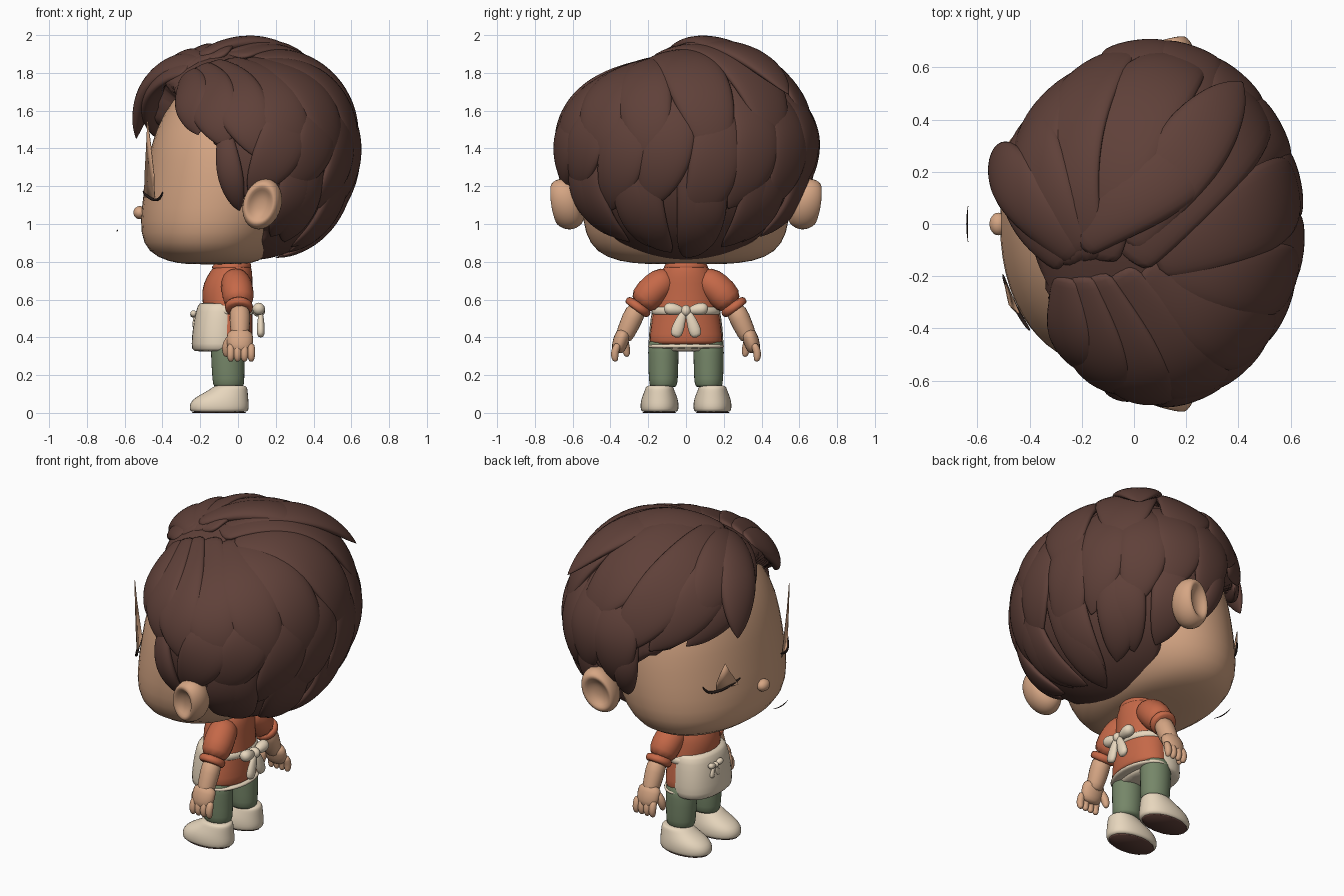
import bpy
from math import sin, cos, pi, radians, sqrt
from mathutils import Vector

cube = bpy.data.objects.get("Cube")
if cube:
    bpy.data.objects.remove(cube, do_unlink=True)


def material(name, rgb):
    m = bpy.data.materials.new(name)
    m.use_nodes = True
    m.diffuse_color = (*rgb, 1)
    m.node_tree.nodes["Principled BSDF"].inputs["Base Color"].default_value = (*rgb, 1)
    return m


HAIR = material("dark brown", (.115, .052, .041))
SKIN = material("skin", (.67, .38, .23))
SHIRT = material("terracotta", (.56, .14, .065))
CREAM = material("cream", (.83, .70, .53))
PANTS = material("sage green", (.18, .24, .14))
LINE = material("near black", (.02, .012, .01))
X, Y, Z = Vector((1, 0, 0)), Vector((0, 1, 0)), Vector((0, 0, 1))
SIDES = (("left", 1), ("right", -1))


def build(name, verts, faces, mat, subdiv=1):
    me = bpy.data.meshes.new(name)
    me.from_pydata(verts, [], faces)
    me.materials.append(mat)
    me.shade_smooth()
    ob = bpy.data.objects.new(name, me)
    bpy.context.collection.objects.link(ob)
    if subdiv:
        ob.modifiers.new("Subdivision", "SUBSURF").levels = subdiv
        ob.modifiers["Subdivision"].render_levels = subdiv
    return ob


def skin_rings(name, rings, mat, power=1.0, n=12, subdiv=1):
    """Skin a list of (centre, half axis a, half axis b) rings."""
    sp = lambda v: (1 if v > 0 else -1) * abs(v) ** power
    verts = [c + a * sp(cos(2 * pi * i / n)) + b * sp(sin(2 * pi * i / n))
             for c, a, b in rings for i in range(n)]
    faces = [(r * n + i, r * n + (i + 1) % n, (r + 1) * n + (i + 1) % n, (r + 1) * n + i)
             for r in range(len(rings) - 1) for i in range(n)]
    faces += [tuple(reversed(range(n))), tuple(range(len(verts) - n, len(verts)))]
    return build(name, verts, faces, mat, subdiv)


def loft(name, rows, mat, y=0.0, power=1.0, n=16, subdiv=1):
    """Stack of upright rings given as (z, x centre, x radius, y radius)."""
    return skin_rings(name, [(Vector((cx, y, z)), X * rx, Y * ry) for z, cx, rx, ry in rows],
                      mat, power, n, subdiv)


def tube(name, pts, radii, mat, flat=1.0, axis=X, n=10):
    """Tube along points; its section is scaled by flat along the given axis."""
    pts = [Vector(p) for p in pts]
    rings = []
    for i, p in enumerate(pts):
        t = (pts[min(i + 1, len(pts) - 1)] - pts[max(i - 1, 0)]).normalized()
        b = t.cross(axis).normalized()
        rings.append((p, b.cross(t) * radii[i] * flat, b * radii[i]))
    return skin_rings(name, rings, mat, 1.0, n)


def ball(name, centre, size, mat):
    rings = []
    for i in range(11):
        a = pi * (.02 + .96 * i / 10)
        rings.append((Vector(centre) - Z * size[2] * cos(a), X * size[0] * sin(a), Y * size[1] * sin(a)))
    return skin_rings(name, rings, mat, 1.0, 16)


# Head and nose
loft("head", [(.785, -.12, .15, .2), (.80, -.13, .24, .36), (.85, -.15, .33, .48),
              (.95, -.13, .39, .54), (1.08, -.105, .41, .555), (1.25, -.07, .42, .555),
              (1.42, -.04, .425, .54), (1.58, 0, .405, .48), (1.72, .03, .33, .38),
              (1.82, .05, .15, .2)], SKIN, power=.95, n=28)
ball("nose", (-.52, 0, 1.06), (.035, .045, .035), SKIN)

EAR = [(0, .5), (.015, .75), (.05, .94), (.09, 1), (.125, .94), (.152, .8), (.15, .64), (.125, .46), (.115, .15)]
for side, s in SIDES:
    # Ear: rounded cup facing outward and slightly forward
    out = Vector((-.25, s, 0)).normalized()
    along = Vector((1, s * .25, 0)).normalized()
    skin_rings(side + "_ear", [(Vector((.15, s * .55, 1.105)) + out * d,
                                along * .108 * k, Vector((.02, s * .02, .14)) * k)
                               for d, k in EAR], SKIN, n=16)
    # Closed eye: lid plate and lash line
    top = 1.3 if s > 0 else 1.55
    lid = [(-.1 - (.428 + .025 * t) * sqrt(1 - (y / .57) ** 2), s * y, 1.14 + (top - 1.14) * t)
           for y, t in ((.21, 0), (.34, 0), (.345, .3), (.33, .65), (.31, 1), (.28, .65), (.24, .3))]
    plate = build(side + "_eyelid", lid, [tuple(range(7))], SKIN, 0)
    plate.modifiers.new("Solidify", "SOLIDIFY").thickness = .004
    tube(side + "_lash", [(-.1 - .428 * sqrt(1 - (y / .57) ** 2), s * y, z) for y, z in
                          ((.19, 1.175), (.22, 1.16), (.28, 1.14), (.34, 1.125), (.39, 1.13), (.41, 1.175))],
         [.004, .008, .009, .01, .009, .004], LINE, axis=Z, n=6)
tube("smile", [(-.64 + .9 * y * y, y, .962 + 2 * y * y) for y in (-.075, -.04, 0, .04, .075)],
     [.001, .003, .004, .003, .001], LINE, axis=Z, n=6)

# Hair cap, tucked into the head where the face is open
C, R = Vector((.07, 0, 1.4)), Vector((.535, .655, .54))
FLAT_SIDE, FRONT_WAVE = Vector((0, -.53, .848)), Vector((-.74, .22, .635))
RIGHT_EDGE = [(.8, .03), (.95, .12), (1.08, .08), (1.14, -.02), (1.35, -.1), (1.42, -.15),
              (1.58, -.3), (1.72, -.38), (1.8, -.6)]
LEFT_EDGE = [(.8, .03), (.95, .12), (1.08, .08), (1.14, -.02), (1.3, -.1), (1.4, -.28), (1.5, -.42), (1.6, -.6)]


def table(rows, z):
    for (z0, a), (z1, b) in zip(rows, rows[1:]):
        if z < z1:
            return a + (b - a) * max(0, (z - z0) / (z1 - z0))
    return rows[-1][1]


def smooth(lo, hi, v):
    t = min(1, max(0, (v - lo) / (hi - lo)))
    return t * t * (3 - 2 * t)


def on_cap(u, radius=1.0):
    """Point on the hair volume: flatter beside the parting, raised at the front, longer at the nape."""
    radius += .12 * max(0, u.dot(FRONT_WAVE)) ** 6 - .11 * max(0, u.dot(FLAT_SIDE)) ** 6
    return C + Vector((u.x * R.x, u.y * R.y, u.z * (R.z if u.z > 0 else R.z + .05))) * radius


def cap_point(az, el):
    p = on_cap(Vector((cos(az) * cos(el), sin(az) * cos(el), sin(el))))
    k = smooth(.05, .3, p.y)
    edge = table(RIGHT_EDGE, p.z) * (1 - k) + table(LEFT_EDGE, p.z) * k
    return C + (p - C) * (.68 + .32 * smooth(-.02, .03, p.x - edge))


N, M = 96, 64
cap = [cap_point(2 * pi * i / N, pi * (j / M - .5)) for j in range(M + 1) for i in range(N)]
build("hair_cap", cap, [(j * N + i, j * N + (i + 1) % N, (j + 1) * N + (i + 1) % N, (j + 1) * N + i)
                        for j in range(M) for i in range(N)], HAIR, 0)


def direction(az, z):
    h = (z - C.z) / R.z
    r = sqrt(max(0, 1 - h * h))
    return Vector((cos(radians(az)) * r, sin(radians(az)) * r, h))


def lock(name, u0, u1, width, thick=.05, lift=0.0, bend=0.0, root=.45):
    """Tapered flat lock running over the cap from direction u0 to u1."""
    u0, u1, steps = u0.normalized(), u1.normalized(), 14
    swing = u0.cross(u1) * bend
    us = [(u0.slerp(u1, k / steps) + swing * sin(pi * k / steps)).normalized() for k in range(steps + 1)]
    pts = [on_cap(u, .98 + .035 * sin(pi * k / steps) + lift * (k / steps) ** 2) for k, u in enumerate(us)]
    rings = []
    for k, p in enumerate(pts):
        t = k / steps
        tan = (pts[min(k + 1, steps)] - pts[max(k - 1, 0)]).normalized()
        nor = Vector((us[k].x / R.x, us[k].y / R.y, us[k].z / R.z))
        across = nor.cross(tan).normalized()
        w = (root + (1 - root) * sin(pi * min(1, t * 1.5) / 2)) * (1.001 - t ** 4) ** .8
        rings.append((p, across * width * w, tan.cross(across) * thick * w))
    skin_rings(name, rings, HAIR, n=12)


# Lower and middle rows of locks around the back
for i, az in enumerate(range(-72, 73, 18)):
    z = .875 + abs(az) * .0014
    lock("nape_lock", direction(az * .9, 1.4), direction(az, z), .13, .04, .03, .1 * (-1) ** i)
for i, az in enumerate(range(-92, 96, 23)):
    z = 1.02 + abs(az) * .0018 + .05 * (i % 2)
    lock("back_lock", direction(az * .8 + 10, 1.75), direction(az, z), .16, .045, .04, .15)

# Top locks fanning out from the parting: root x, tip angle, tip height, width, lift
LEFT_FAN = [(-.6, 136, 1.42, .13, .04), (-.52, 116, 1.4, .16, .04), (-.45, 94, 1.36, .18, .04),
            (-.4, 70, 1.45, .2, .04), (-.2, 42, 1.38, .2, .05), (0, 14, 1.3, .19, .05)]
RIGHT_FAN = [(-.62, -122, 1.47, .13, .02), (-.54, -104, 1.4, .16, .03), (-.45, -84, 1.34, .17, .05),
             (-.3, -62, 1.3, .18, .05), (-.1, -38, 1.26, .18, .05), (.08, -14, 1.25, .17, .05)]
for fan, y, name in ((LEFT_FAN, -.23, "left_top_lock"), (RIGHT_FAN, -.3, "right_top_lock")):
    for x, az, z, w, lift in fan:
        lock(name, Vector((x, y, sqrt(1 - x * x - y * y))), direction(az, z), w, .05, lift, .08)

# Fringe curl, side tuft, crown volume and sideburns
lock("fringe_curl", Vector((-.5, -.18, .8)), direction(160, 1.44), .14, .06, .2, -.12)
lock("fringe_front", Vector((-.5, -.18, .8)), direction(142, 1.5), .15, .055, .06, -.1)
lock("side_tuft", Vector((-.2, -.12, .95)), direction(52, 1.64), .16, .05, .2)
lock("crown_lock", Vector((-.5, -.1, .8)), direction(40, 1.75), .17, .065, .04)
for side, s in SIDES:
    lock(side + "_sideburn", direction(s * 106, 1.5), direction(s * 98, 1.1), .08, .04, .03)

# Shirt, collar and apron
loft("shirt", [(.36, -.04, .11, .19), (.37, -.04, .12, .2), (.46, -.045, .125, .19), (.56, -.055, .133, .175),
               (.65, -.06, .138, .165), (.72, -.045, .125, .155), (.77, -.03, .105, .12),
               (.82, -.02, .07, .08)], SHIRT)
loft("collar", [(.755, -.035, .1, .11), (.77, -.035, .112, .127), (.8, -.025, .092, .1), (.815, -.02, .07, .08)], SHIRT)
loft("shirt_hem", [(.34, -.04, .11, .19), (.345, -.04, .127, .207), (.36, -.04, .127, .207),
                   (.366, -.04, .11, .19)], CREAM)
loft("apron", [(.325, -.105, .12, .18), (.33, -.105, .145, .203), (.4, -.105, .143, .203), (.5, -.1, .135, .192),
               (.575, -.09, .125, .178), (.585, -.09, .11, .16)], CREAM, power=.88)
loft("apron_band", [(.515, -.05, .12, .17), (.52, -.05, .138, .19), (.56, -.053, .14, .187),
                    (.565, -.05, .12, .17)], CREAM)


def bow(name, x, y, z, k):
    ball(name + "_knot", (x, y, z), (.034 * k, .027 * k, .03 * k), CREAM)
    for side, s in SIDES:
        tube(f"{name}_{side}_loop", [(x, y + s * d * k, z + h * k) for d, h in
                                     ((.01, 0), (.04, .005), (.075, .01), (.1, .012), (.112, .01))],
             [.014 * k, .028 * k, .036 * k, .03 * k, .01 * k], CREAM, 1.0)
        tube(f"{name}_{side}_tail", [(x + .01 * k, y + s * d * k, z - h * k) for d, h in
                                     ((.01, 0), (.028, .05), (.045, .1), (.055, .135))],
             [.016 * k, .028 * k, .036 * k, .026 * k], CREAM, .65)


bow("back_bow", .11, 0, .54, 1.05)
bow("front_bow", -.235, .05, .52, .55)

# Arms, hands, legs and shoes
for side, s in SIDES:
    tube(side + "_sleeve", [(-.02, s * .07, .715), (-.01, s * .13, .69), (0, s * .19, .635), (.005, s * .25, .56)],
         [.07, .088, .092, .08], SHIRT)
    tube(side + "_cuff", [(.005, s * .24, .582), (.005, s * .246, .574), (.005, s * .263, .546), (.005, s * .268, .54)],
         [.06, .081, .08, .06], SHIRT)
    tube(side + "_forearm", [(.01, s * .25, .57), (.01, s * .285, .5), (.01, s * .32, .42), (.01, s * .34, .385)],
         [.056, .06, .052, .045], SKIN)
    tube(side + "_palm", [(.01, s * .32, .44), (.01, s * .34, .4), (.01, s * .355, .35), (.01, s * .365, .315)],
         [.04, .045, .043, .028], SKIN, 1.7)
    for k in range(4):
        x = -.038 + .036 * k
        tube(side + "_finger", [(x, s * .358, .37), (x, s * .378, .325), (x, s * .378, .29), (x, s * .37, .27)],
             [.02, .023, .021, .01], SKIN)
    tube(side + "_thumb", [(-.03, s * .335, .41), (-.06, s * .325, .365), (-.065, s * .315, .32), (-.06, s * .31, .295)],
         [.022, .027, .023, .01], SKIN)
    loft(side + "_trouser_leg", [(.135, -.05, .07, .06), (.14, -.05, .085, .077), (.22, -.052, .088, .08),
                                 (.32, -.055, .092, .083), (.42, -.05, .09, .08)], PANTS, s * .12)
    loft(side + "_ankle", [(.09, -.04, .06, .06), (.15, -.045, .07, .065)], SKIN, s * .125)
    loft(side + "_shoe_sole", [(.0, -.1, .14, .085), (.006, -.1, .145, .09)], HAIR, s * .142, subdiv=0)
    loft(side + "_shoe", [(.004, -.1, .14, .085), (.008, -.1, .157, .1), (.035, -.1, .162, .104),
                          (.07, -.095, .153, .1), (.1, -.07, .125, .088), (.125, -.048, .1, .078),
                          (.143, -.04, .088, .072), (.146, -.04, .06, .05)], CREAM, s * .14, .9)
    for k in range(3):
        x, z = -.125 - .027 * k, .125 - .014 * k
        tube(side + "_lace", [(x, s * .14 + d, z - abs(d) * .25) for d in (-.05, -.02, .02, .05)],
             [.006, .01, .01, .006], CREAM)
